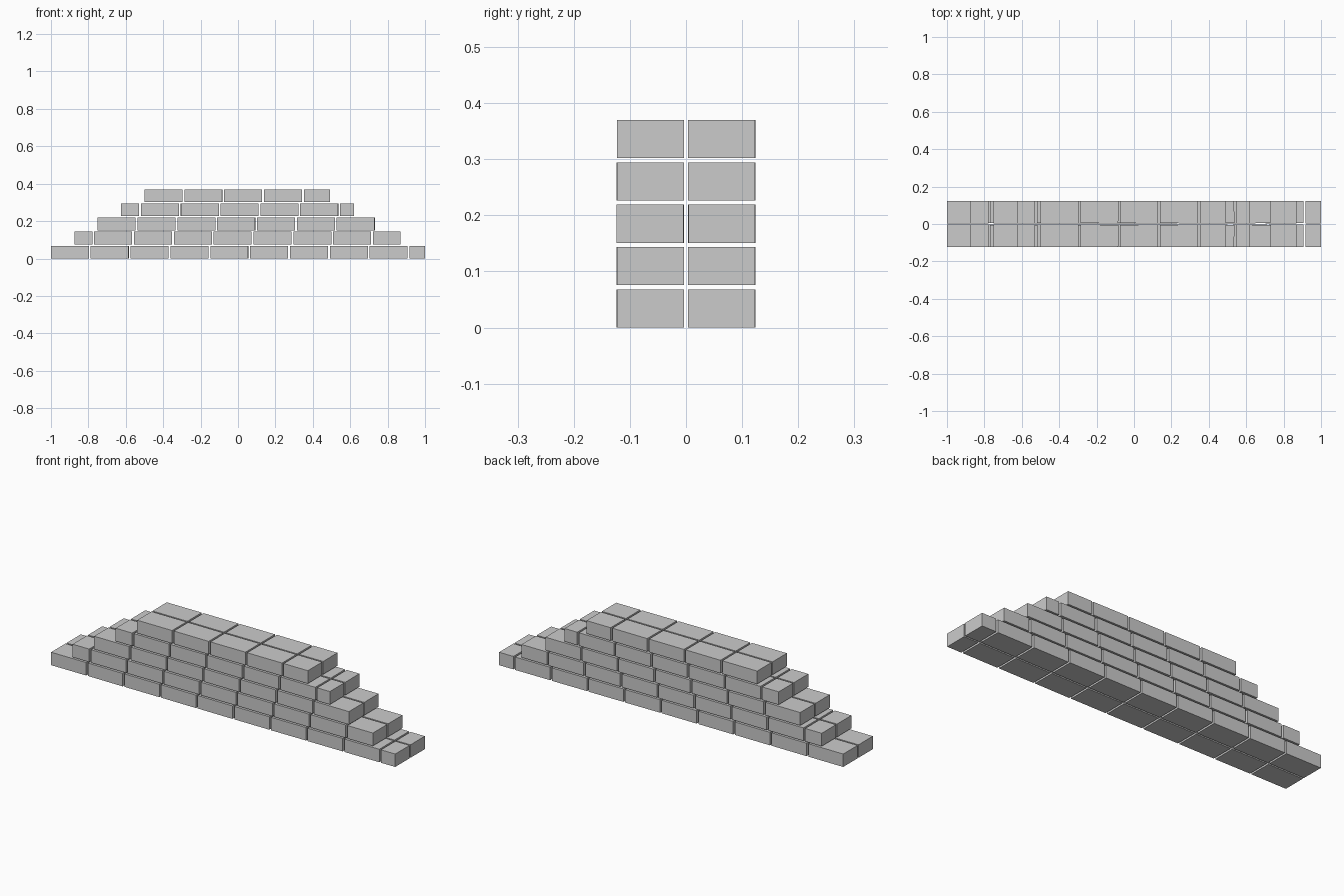
import bpy
import math
import random

random.seed(4)
cube = bpy.data.objects.get("Cube")
if cube:
    bpy.data.objects.remove(cube, do_unlink=True)

# Stone colour
stone = bpy.data.materials.new("grey stone")
stone.use_nodes = True
grey = (0.6, 0.6, 0.6, 1)
stone.diffuse_color = grey
stone.node_tree.nodes["Principled BSDF"].inputs["Base Color"].default_value = grey

LENGTH, DEPTH, HEIGHT = 0.203, 0.119, 0.068
PITCH, GAP, RISE = 0.213, 0.010, 0.0755


def brick(name, x0, x1, y, z, yaw):
    """One flat-faced brick spanning x0 to x1."""
    bpy.ops.mesh.primitive_cube_add(size=1, location=((x0 + x1) / 2, y, z + HEIGHT / 2))
    ob = bpy.context.object
    ob.name = name
    ob.scale = (x1 - x0, DEPTH, HEIGHT)
    ob.rotation_euler.z = yaw
    ob.data.materials.append(stone)


# Courses: left edge, first brick length, right edge
courses = [
    (-1.0, LENGTH, 1.0),
    (-0.875, 0.096, 0.87),
    (-0.75, LENGTH, 0.735),
    (-0.625, 0.096, 0.62),
    (-0.5, LENGTH, 0.492),
]

# Two rows of bricks, front and back, in every course
for level, (left, first, right) in enumerate(courses):
    for side, y in (("front", -0.0635), ("back", 0.0635)):
        x, size, count = left, first, 1
        while x < right - 0.03:
            end = min(x + size, right)
            yaw = math.radians(random.uniform(-0.4, 0.4))
            at_end = count == 1 or end == right
            brick(f"{side}_brick_{level + 1}_{count}", x, end, y, level * RISE,
                  0 if at_end else yaw)
            x, size, count = end + GAP, LENGTH, count + 1
